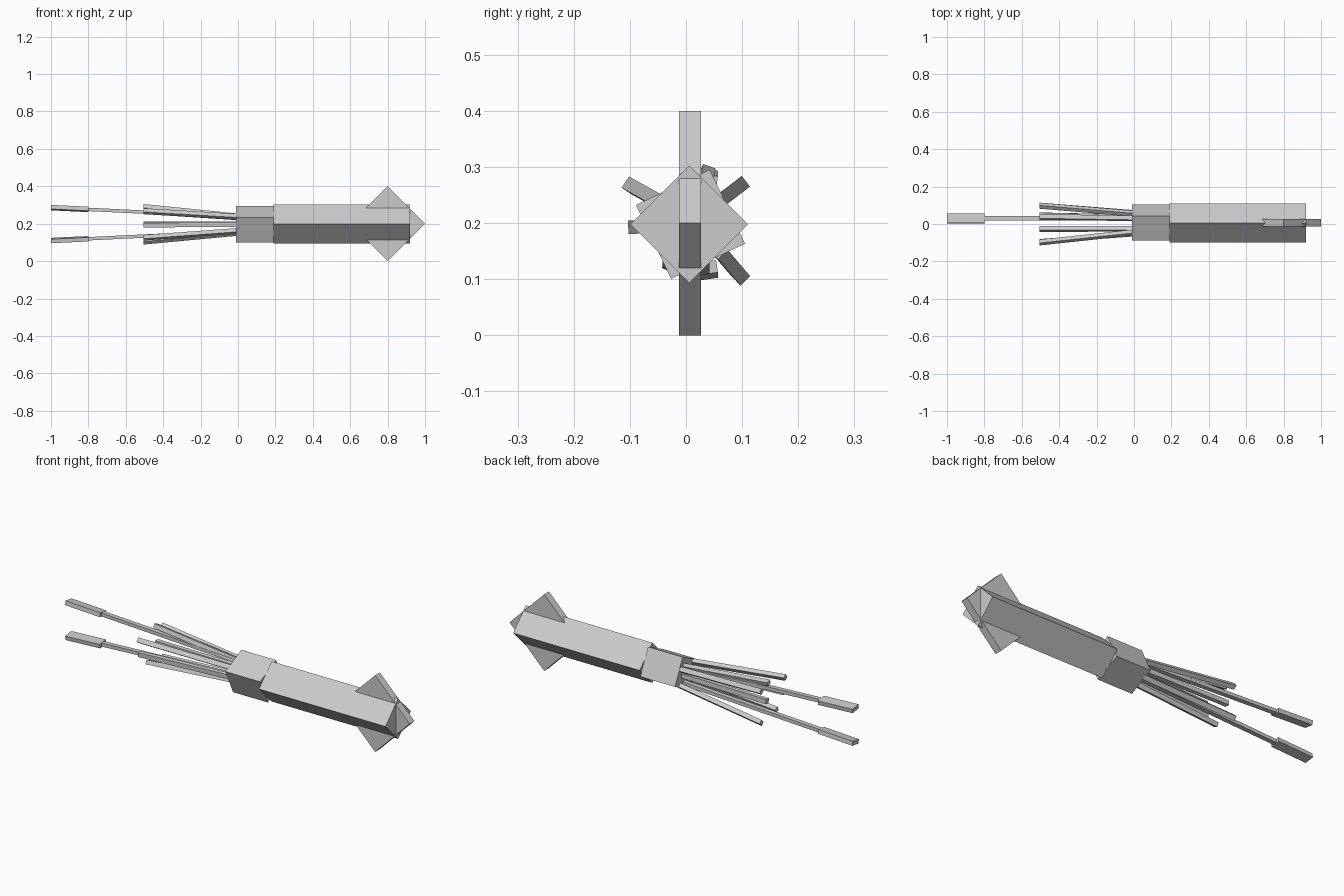
import bpy, math

if "Cube" in bpy.data.objects:
    bpy.data.objects.remove(bpy.data.objects["Cube"])


def prism(name, x0, c0, x1, c1, w, h, roll=0.0):
    """Four-sided bar along x between two (y, z) centres, rolled about its axis."""
    ca, sa = math.cos(roll), math.sin(roll)
    verts = []
    for x, (cy, cz) in ((x0, c0), (x1, c1)):
        for u, v in ((-w, -h), (w, -h), (w, h), (-w, h)):
            u, v = u / 2, v / 2
            verts.append((x, cy + u * ca - v * sa, cz + u * sa + v * ca))
    faces = [(3, 2, 1, 0), (4, 5, 6, 7)]
    faces += [(i, (i + 1) % 4, (i + 1) % 4 + 4, i + 4) for i in range(4)]
    mesh = bpy.data.meshes.new(name)
    mesh.from_pydata(verts, [], faces)
    ob = bpy.data.objects.new(name, mesh)
    bpy.context.collection.objects.link(ob)
    return ob


# Mantle: square bar standing on its edge
centre = (0.006, 0.198)
prism("mantle", 0.19, centre, 0.92, centre, 0.148, 0.148, math.radians(45))

# Head: similar bar, rolled a little further
prism("head", -0.01, (0.008, 0.198), 0.19, (0.008, 0.198), 0.146, 0.146,
      math.radians(25.5))

# Tail fin: thin square plate turned to a diamond
bpy.ops.mesh.primitive_cube_add(size=1, location=(0.8, 0.007, 0.2),
                                rotation=(0, math.radians(45), 0))
fin = bpy.context.object
fin.name = "tail_fin"
side = 0.2 * math.sqrt(2)
fin.scale = (side, 0.039, side)

# Short arms: (start, tip) centres in y, z, spreading outwards
arms = [
    ((0.055, 0.235), (0.098, 0.268)),
    ((-0.045, 0.237), (-0.099, 0.267)),
    ((0.058, 0.152), (0.098, 0.105)),
    ((-0.055, 0.195), (-0.092, 0.193)),
    ((0.030, 0.240), (0.038, 0.291)),
    ((-0.025, 0.162), (-0.027, 0.125)),
    ((0.040, 0.200), (0.050, 0.200)),
]
for i, (a, b) in enumerate(arms):
    roll = math.atan2(b[1] - centre[1], b[0] - centre[0])
    prism(f"arm_{i + 1}", 0.0, a, -0.505, b, 0.022, 0.024, roll)

# Two long feeding tentacles with flat clubs at the ends
for label, s in (("upper", 1), ("lower", -1)):
    def at(x):
        return (0.03, 0.198 + s * (0.04 - 0.048 * x))
    prism(f"{label}_tentacle", 0.0, at(0), -0.81, at(-0.81), 0.024, 0.018)
    prism(f"{label}_club", -0.8, at(-0.8), -1.0, at(-1.0), 0.051, 0.022,
          math.radians(-8 * s))
